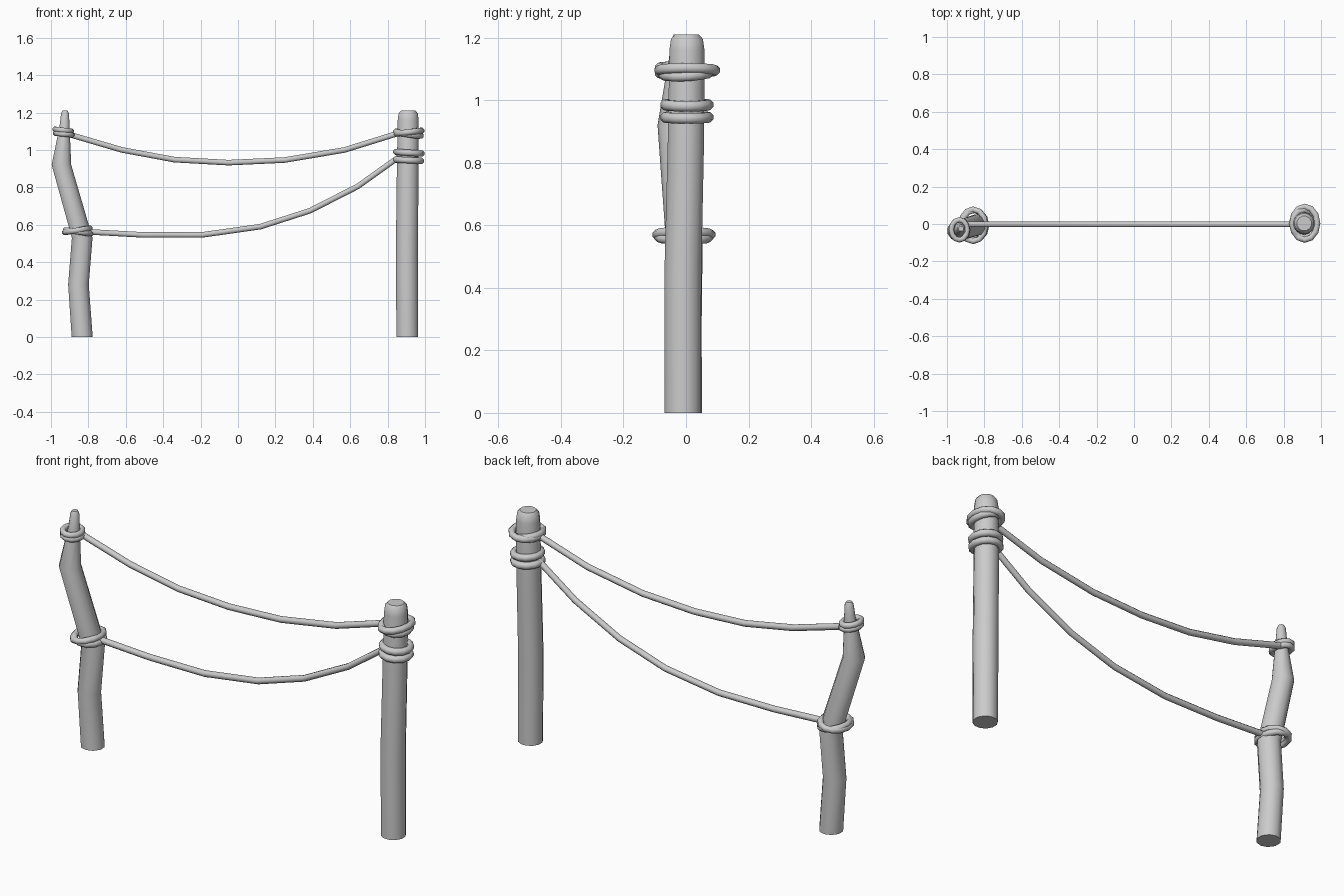
import bpy, bmesh, math
from mathutils import Vector, Matrix

if "Cube" in bpy.data.objects:
    bpy.data.objects.remove(bpy.data.objects["Cube"])


def sweep(name, path, radii, sides, ref, closed=False, upright=False):
    """Sweep a round section along a path, with one radius per point."""
    path = [Vector(p) for p in path]
    n = len(path)
    bm = bmesh.new()
    rings = []
    for i, p in enumerate(path):
        if closed:
            t = path[(i + 1) % n] - path[i - 1]
        else:
            t = path[min(i + 1, n - 1)] - path[max(i - 1, 0)]
        t = Vector((0, 0, 1)) if upright else t.normalized()
        a = Vector(ref).cross(t).normalized()
        b = t.cross(a)
        ring = []
        for k in range(sides):
            ang = 2 * math.pi * (k + 0.5) / sides
            ring.append(bm.verts.new(p + radii[i] * (a * math.cos(ang) + b * math.sin(ang))))
        rings.append(ring)
    for i in range(n if closed else n - 1):
        r0, r1 = rings[i], rings[(i + 1) % n]
        for k in range(sides):
            m = (k + 1) % sides
            bm.faces.new((r0[k], r0[m], r1[m], r1[k]))
    if not closed:
        bm.faces.new(rings[0][::-1])
        bm.faces.new(rings[-1])
    bmesh.ops.recalc_face_normals(bm, faces=bm.faces)
    mesh = bpy.data.meshes.new(name)
    bm.to_mesh(mesh)
    bm.free()
    ob = bpy.data.objects.new(name, mesh)
    bpy.context.collection.objects.link(ob)
    bpy.ops.object.select_all(action='DESELECT')
    ob.select_set(True)
    bpy.context.view_layer.objects.active = ob
    bpy.ops.object.shade_smooth_by_angle(angle=math.radians(50))
    return ob


def post(name, rows, sides):
    """Rows are x, y, z, radius."""
    return sweep(name, [r[:3] for r in rows], [r[3] for r in rows], sides,
                 (0, 1, 0), upright=True)


def rope(name, pts):
    """Points are x, z in the plane y = 0."""
    return sweep(name, [(x, -0.002, z) for x, z in pts], [0.016] * len(pts), 8, (0, 1, 0))


def loop(name, centre, rx, ry, tilt_x, tilt_y, thick):
    """Tilted oval rope loop round a post."""
    rot = Matrix.Rotation(tilt_x, 3, 'X') @ Matrix.Rotation(tilt_y, 3, 'Y')
    pts = []
    for i in range(12):
        a = 2 * math.pi * i / 12
        pts.append(Vector(centre) + rot @ Vector((rx * math.cos(a), ry * math.sin(a), 0)))
    return sweep(name, pts, [thick] * 12, 8, (0, 0, 1), closed=True)


# Straight post on the right
post("right_post", [(0.905, -0.01, 0, 0.06), (0.903, -0.01, 0.45, 0.061),
                    (0.907, 0.0, 0.88, 0.06), (0.91, 0.003, 1.16, 0.058),
                    (0.91, 0.003, 1.195, 0.053), (0.91, 0.003, 1.21, 0.04)], 12)

# Crooked post on the left with a thin tip
post("left_post", [(-0.833, -0.008, 0, 0.059), (-0.853, -0.008, 0.28, 0.058),
                   (-0.833, -0.005, 0.53, 0.058), (-0.944, -0.036, 0.92, 0.055),
                   (-0.931, -0.03, 1.08, 0.034), (-0.927, -0.027, 1.13, 0.028),
                   (-0.925, -0.025, 1.195, 0.022), (-0.925, -0.025, 1.21, 0.014)], 10)

# Sagging ropes
rope("upper_rope", [(-0.91, 1.085), (-0.62, 1.0), (-0.34, 0.948), (-0.05, 0.932),
                    (0.25, 0.946), (0.57, 1.0), (0.86, 1.09)])
rope("lower_rope", [(-0.80, 0.562), (-0.51, 0.546), (-0.19, 0.546), (0.12, 0.59),
                    (0.385, 0.675), (0.64, 0.805), (0.86, 0.962)])

# Rope loops: centre, half sizes, tilts, thickness
loops = [
    ("right_top_loop_a", (0.913, 0.004, 1.095), 0.068, 0.089, 0.0, -0.12, 0.017),
    ("right_top_loop_b", (0.911, 0.002, 1.087), 0.067, 0.076, 0.06, 0.16, 0.017),
    ("right_mid_loop_a", (0.913, 0.003, 0.985), 0.067, 0.068, 0.0, 0.07, 0.018),
    ("right_mid_loop_b", (0.911, 0.003, 0.945), 0.067, 0.068, 0.0, 0.05, 0.018),
    ("left_top_loop_a", (-0.934, -0.031, 1.105), 0.043, 0.054, 0.0, 0.12, 0.015),
    ("left_top_loop_b", (-0.932, -0.031, 1.085), 0.044, 0.054, 0.0, 0.1, 0.015),
    ("left_low_loop_a", (-0.86, -0.007, 0.57), 0.067, 0.086, 0.0, -0.16, 0.016),
    ("left_low_loop_b", (-0.855, -0.007, 0.562), 0.067, 0.08, 0.0, 0.14, 0.016),
]
for args in loops:
    loop(*args)
